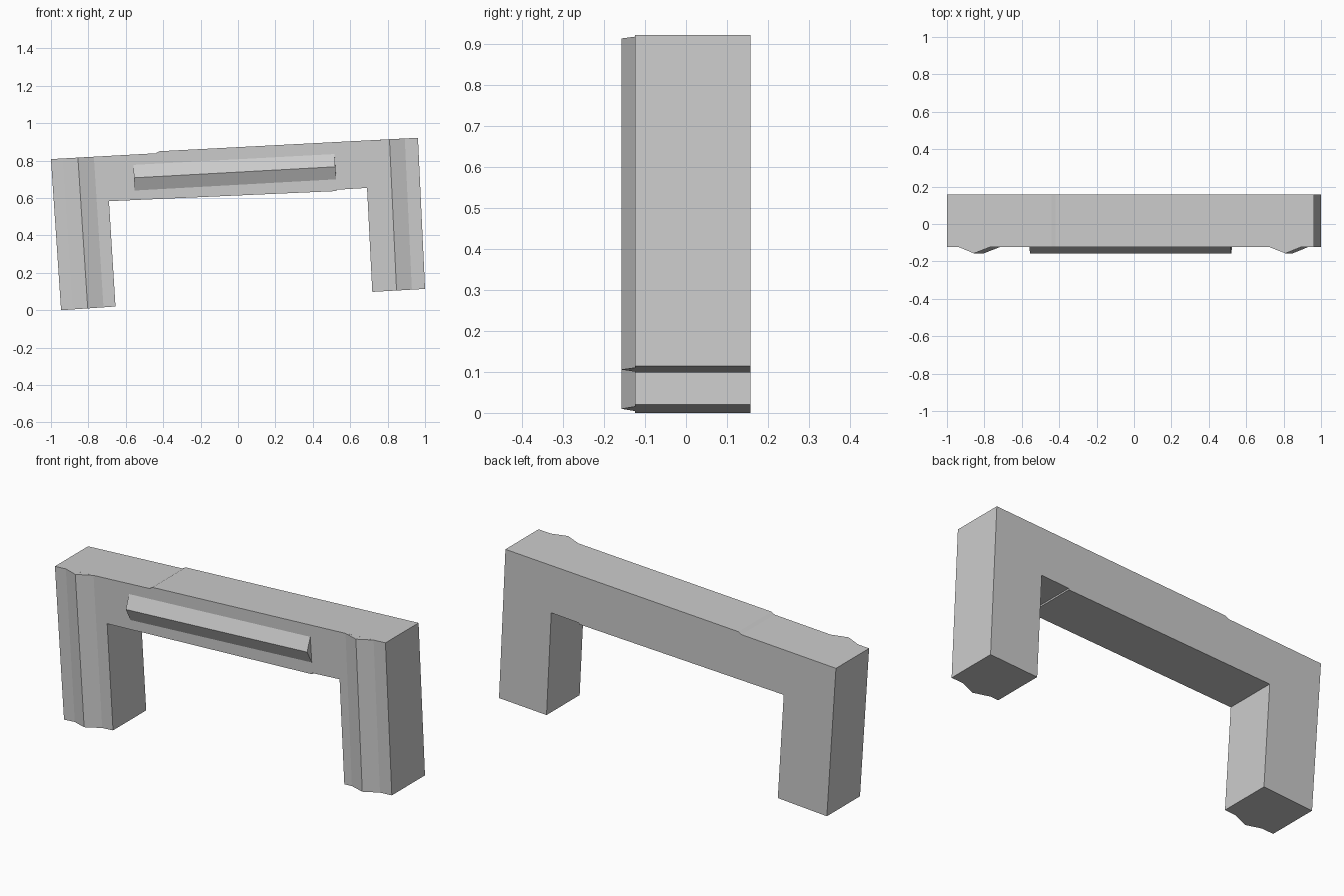
import bpy
from mathutils import Vector

if "Cube" in bpy.data.objects:
    bpy.data.objects.remove(bpy.data.objects["Cube"])

FRONT, BACK, PEAK = -0.124, 0.157, -0.157


def make_object(name, verts, faces):
    mesh = bpy.data.meshes.new(name)
    mesh.from_pydata(verts, [], faces)
    mesh.update()
    obj = bpy.data.objects.new(name, mesh)
    bpy.context.collection.objects.link(obj)
    return obj


def prism(name, outline):
    """Extrude a counter-clockwise front outline (x, z) from front to back."""
    n = len(outline)
    verts = [(x, y, z) for y in (FRONT, BACK) for x, z in outline]
    faces = [tuple(range(n)), tuple(range(2 * n - 1, n - 1, -1))]
    faces += [(i, i + n, (i + 1) % n + n, (i + 1) % n) for i in range(n)]
    return make_object(name, verts, faces)


def wedge(name, start, end):
    """V-shaped rib on the front face; each end is (base, peak, base)."""
    verts = [(x, y, z) for tri in (start, end)
             for (x, z), y in zip(tri, (FRONT, PEAK, FRONT))]
    faces = [(0, 1, 4, 3), (1, 2, 5, 4), (0, 2, 1), (3, 4, 5)]
    return make_object(name, verts, faces)


def along(a, b, ts):
    return [Vector(a).lerp(Vector(b), t) for t in ts]


# Leaning portal frame with small steps where the lintel meets the legs
prism("gate_frame", [
    (-0.946, 0.0), (-0.655, 0.02), (-0.69, 0.583), (0.525, 0.637),
    (0.527, 0.644), (0.69, 0.654), (0.718, 0.098), (1.0, 0.114),
    (0.962, 0.922), (-0.42, 0.850), (-0.44, 0.839), (-1.0, 0.808)])

# Vertical ribs running the full height of each leg
left_ts, right_ts = (0.22, 0.49, 0.78), (0.84, 0.54, 0.25)
wedge("left_leg_rib",
      along((-1.0, 0.808), (-0.706, 0.824), left_ts),
      along((-0.946, 0.0), (-0.655, 0.02), left_ts))
wedge("right_leg_rib",
      along((0.962, 0.922), (0.68, 0.907), right_ts),
      along((1.0, 0.114), (0.718, 0.098), right_ts))

# Horizontal rib across the lintel
wedge("lintel_rib",
      [(-0.552, 0.640), (-0.556, 0.708), (-0.560, 0.777)],
      [(0.525, 0.700), (0.520, 0.767), (0.516, 0.835)])
